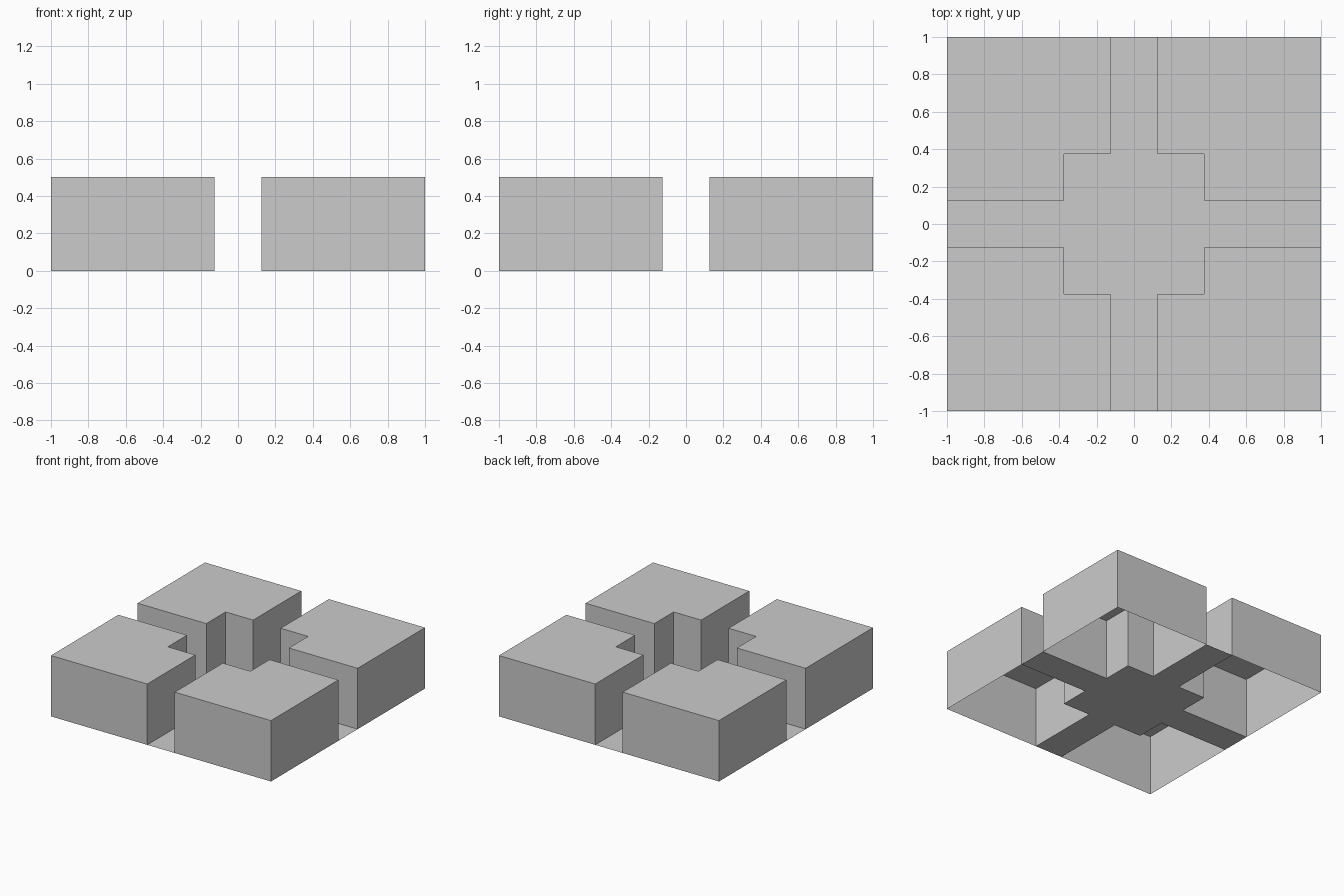
import bpy, bmesh

if "Cube" in bpy.data.objects:
    bpy.data.objects.remove(bpy.data.objects["Cube"])

A, B, H = 0.125, 0.375, 0.5   # street half-width, square half-width, block height


def make_object(name, build):
    bm = bmesh.new()
    build(bm)
    mesh = bpy.data.meshes.new(name)
    bm.to_mesh(mesh)
    bm.free()
    obj = bpy.data.objects.new(name, mesh)
    bpy.context.collection.objects.link(obj)
    return obj


# Corner block: notched footprint, walls and roof, open underneath
def build_block(bm):
    outline = [(B, A), (1, A), (1, 1), (A, 1), (A, B), (B, B)]
    low = [bm.verts.new((x, y, 0)) for x, y in outline]
    top = [bm.verts.new((x, y, H)) for x, y in outline]
    n = len(outline)
    for i in range(n):
        j = (i + 1) % n
        bm.faces.new((low[i], low[j], top[j], top[i]))
    bm.faces.new(top)


# Floor: crossing streets with a wider central square
def build_floor(bm):
    quarter = [(1, -A), (1, A), (B, A), (B, B), (A, B)]
    points = []
    for _ in range(4):
        points += quarter
        quarter = [(-y, x) for x, y in quarter]
    bm.faces.new([bm.verts.new((x, y, 0)) for x, y in points])


blocks = make_object("corner_blocks", build_block)
mirror = blocks.modifiers.new("four_corners", 'MIRROR')
mirror.use_axis = (True, True, False)
mirror.use_mirror_merge = False

make_object("street_floor", build_floor)
